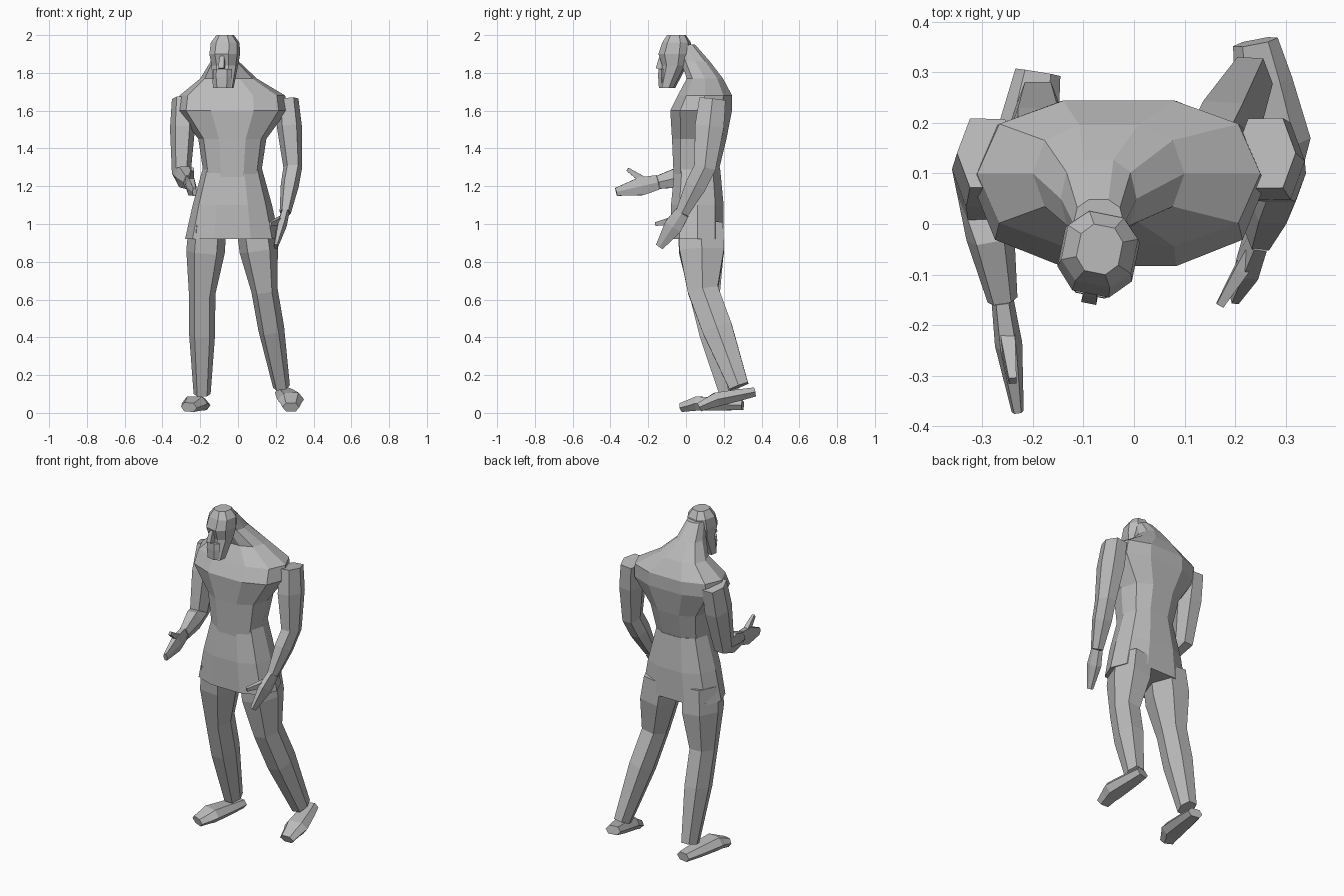
import bpy, math
from mathutils import Vector, Matrix

cube = bpy.data.objects.get("Cube")
if cube:
    bpy.data.objects.remove(cube, do_unlink=True)

GREY = (0.5, 0.5, 0.5, 1)
grey = bpy.data.materials.new("plain grey")
grey.use_nodes = True
grey.diffuse_color = GREY
grey.node_tree.nodes["Principled BSDF"].inputs["Base Color"].default_value = GREY


def skin(name, rings):
    """Flat-shaded closed surface through rings of equal point count."""
    count = len(rings[0])
    verts = [point for ring in rings for point in ring]
    faces = []
    for start in range(0, len(verts) - count, count):
        for side in range(count):
            here, after = start + side, start + (side + 1) % count
            faces.append((here, after, after + count, here + count))
    faces.append(tuple(reversed(range(count))))
    faces.append(tuple(range(len(verts) - count, len(verts))))
    mesh = bpy.data.meshes.new(name)
    mesh.from_pydata(verts, [], faces)
    mesh.materials.append(grey)
    obj = bpy.data.objects.new(name, mesh)
    bpy.context.collection.objects.link(obj)
    return obj


def squared_ring(centre, across, along, sides):
    """Rounded-square cross-section with a flat side facing forward."""
    ring = []
    for k in range(sides):
        angle = math.tau * (k + 0.5) / sides - math.pi / 2
        c, s = math.cos(angle), math.sin(angle)
        ring.append(centre + across * math.copysign(abs(c) ** 0.8, c)
                    + along * math.copysign(abs(s) ** 0.8, s))
    return ring


def level(z, width, depth, x=-.03, y=.08, sides=10):
    """Horizontal cross-section of the body or head."""
    return squared_ring(Vector((x, y, z)), Vector((width / 2, 0, 0)),
                        Vector((0, depth / 2, 0)), sides)


def limb(name, joints, radii, depth=1.3, bulge=1.2, sides=6):
    """Tapered tube through joints, with a muscle swelling after each joint."""
    stations = []
    joints = [Vector(joint) for joint in joints]
    for a, b, ra, rb in zip(joints, joints[1:], radii, radii[1:]):
        stations += [(a, ra), (a.lerp(b, 0.4), bulge * (ra + rb) / 2)]
    stations.append((joints[-1], radii[-1]))
    rings = []
    for i, (centre, radius) in enumerate(stations):
        before = stations[max(i - 1, 0)][0]
        after = stations[min(i + 1, len(stations) - 1)][0]
        run = (after - before).normalized()
        across = Vector((1, 0, 0))
        across = (across - run * across.dot(run)).normalized()
        along = run.cross(across)
        rings.append(squared_ring(centre, across * radius, along * radius * depth, sides))
    return skin(name, rings)


def arm(side, shoulder, elbow, wrist, fingertips, thumb_tip):
    limb(side + "_arm", [shoulder, elbow, wrist], [.06, .05, .03])
    limb(side + "_hand", [wrist, fingertips], [.022, .012], depth=2, bulge=1.6)
    thumb_root = Vector(wrist).lerp(Vector(fingertips), 0.2)
    limb(side + "_thumb", [thumb_root, thumb_tip], [.02, .01], sides=4)


def leg(side, hip, knee, ankle, heel, ball, toe):
    limb(side + "_leg", [hip, knee, ankle], [.1, .07, .045])
    limb(side + "_foot", [heel, ball, toe], [.045, .07, .045], depth=.6, bulge=1)


# Upper body, from waist to nape
skin("torso", [
    level(z=1.25, width=.3, depth=.24, y=.05),
    level(z=1.45, width=.36, depth=.3, y=.07),
    level(z=1.6, width=.58, depth=.34),
    level(z=1.68, width=.56, depth=.3, y=.1),
    level(z=1.77, width=.3, depth=.2, x=-.05, y=.1),
    level(z=1.86, width=.15, depth=.16, x=-.07, y=.05),
    level(z=1.95, width=.1, depth=.1, x=-.07, y=0)])

# Flared lower half of the tunic
skin("tunic_skirt", [
    level(z=.92, width=.5, depth=.29, y=.06),
    level(z=1.1, width=.42, depth=.29, y=.06),
    level(z=1.3, width=.31, depth=.25, y=.06)])

# Head with heavy brow, nose and square beard, turned a little to its right
head_parts = [
    skin("head", [
        level(z=1.72, width=.11, depth=.08, x=0, y=-.04, sides=8),
        level(z=1.84, width=.14, depth=.13, x=0, y=0, sides=8),
        level(z=1.9, width=.16, depth=.17, x=0, y=0, sides=8),
        level(z=1.96, width=.15, depth=.15, x=0, y=.01, sides=8),
        level(z=2, width=.09, depth=.1, x=0, y=.01, sides=8)]),
    limb("nose", [(0, -.06, 1.9), (0, -.08, 1.82)], [.01, .02], sides=4),
    limb("beard", [(0, -.06, 1.82), (0, -.06, 1.72)], [.05, .045], depth=.5, bulge=1.1)]
for part in head_parts:
    part.data.transform(Matrix.Translation((-.07, -.06, 0)) @ Matrix.Rotation(-.2, 4, 'Z'))

# Left arm hangs, right forearm reaches forward
arm("left", shoulder=(.26, .14, 1.66), elbow=(.29, .1, 1.3), wrist=(.25, -.02, 1.06),
    fingertips=(.2, -.14, .88), thumb_tip=(.17, -.16, 1))
arm("right", shoulder=(-.29, .14, 1.66), elbow=(-.3, .06, 1.27), wrist=(-.26, -.15, 1.22),
    fingertips=(-.23, -.37, 1.17), thumb_tip=(-.24, -.31, 1.29))

# Right leg carries the weight, left leg trails with its heel raised
leg("left", hip=(.09, .08, 1), knee=(.14, .09, .65), ankle=(.23, .28, .14),
    heel=(.24, .36, .11), ball=(.28, .16, .07), toe=(.28, .07, .03))
leg("right", hip=(-.16, .07, 1), knee=(-.19, .1, .63), ankle=(-.19, .23, .1),
    heel=(-.19, .3, .04), ball=(-.23, .06, .05), toe=(-.26, -.02, .03))
